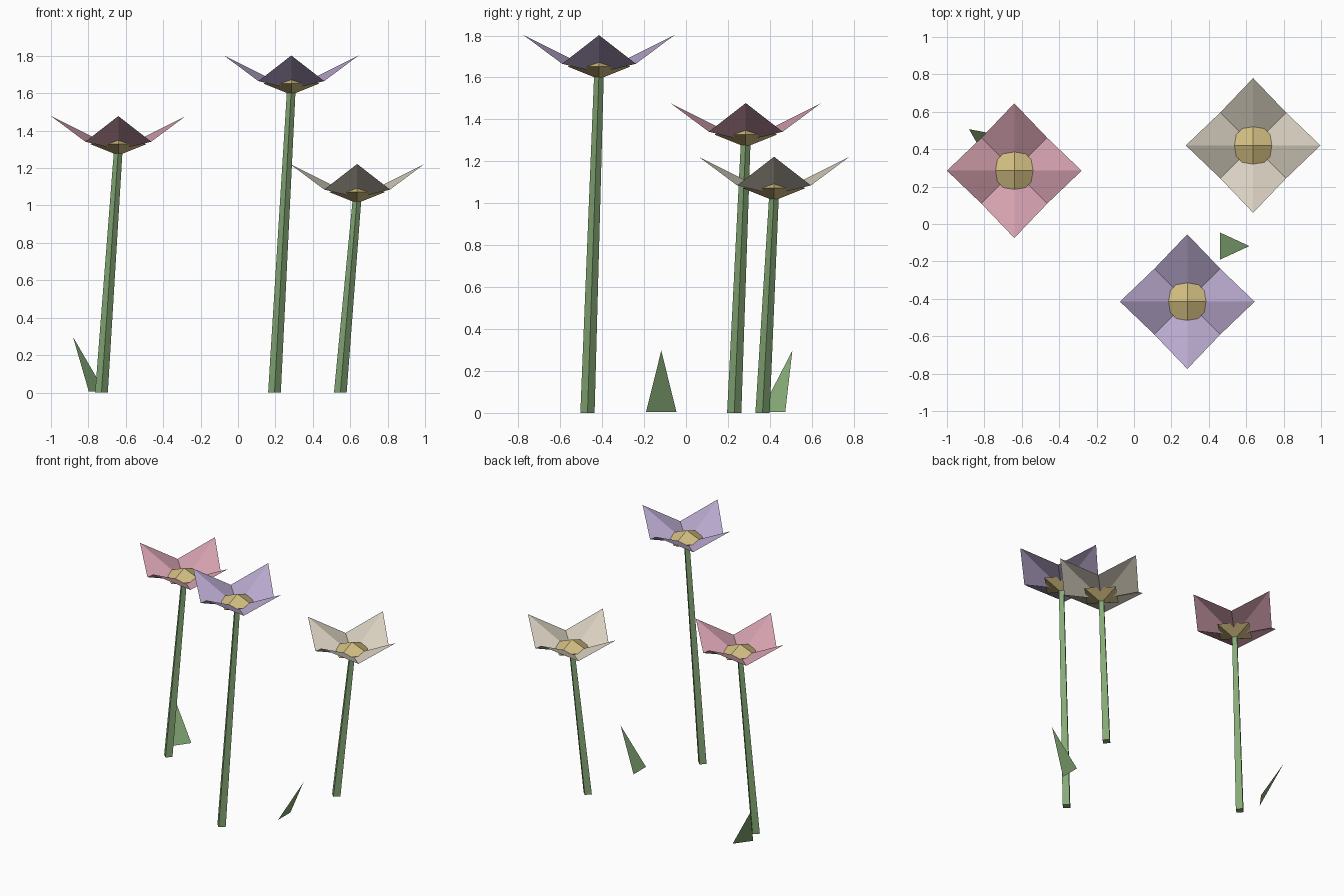
import bpy, bmesh, math
from mathutils import Vector, Matrix

cube = bpy.data.objects.get("Cube")
if cube:
    bpy.data.objects.remove(cube, do_unlink=True)


def material(name, r, g, b):
    """Flat material from 0-255 display values, stored as linear."""
    lin = [((c / 255 + 0.055) / 1.055) ** 2.4 for c in (r, g, b)] + [1]
    m = bpy.data.materials.new(name)
    m.use_nodes = True
    m.diffuse_color = lin
    bsdf = m.node_tree.nodes["Principled BSDF"]
    bsdf.inputs["Base Color"].default_value = lin
    bsdf.inputs["Roughness"].default_value = 0.9
    return m


GREEN = material("leaf green", 134, 170, 118)
YELLOW = material("pollen yellow", 208, 189, 128)
PINK = material("petal pink", 212, 160, 174)
PURPLE = material("petal lavender", 184, 168, 205)
CREAM = material("petal cream", 216, 208, 192)


def finish(bm, name, mat, location=(0, 0, 0)):
    mesh = bpy.data.meshes.new(name)
    bm.to_mesh(mesh)
    bm.free()
    mesh.materials.append(mat)
    obj = bpy.data.objects.new(name, mesh)
    obj.location = location
    bpy.context.collection.objects.link(obj)
    return obj


def petals(name, base, mat):
    """Four kite petals, each folded along its midrib and meeting at the seams."""
    bm = bmesh.new()
    for i in range(4):
        turn = Matrix.Rotation(i * math.pi / 2, 3, 'Z')
        inner, right, tip, left = [bm.verts.new(turn @ Vector(p)) for p in (
            (0, 0, 0.03), (0.176, -0.176, 0.073), (0.36, 0, 0.21), (0.176, 0.176, 0.073))]
        bm.faces.new((inner, right, tip))
        bm.faces.new((inner, tip, left))
    bmesh.ops.remove_doubles(bm, verts=bm.verts, dist=0.0001)
    finish(bm, name, mat, base)


def flower_centre(name, base, radius=0.15, height=0.06):
    """Flattened eight-faced bead with its corners on the axes."""
    bm = bmesh.new()
    for sign in (1, -1):
        bmesh.ops.create_cone(bm, segments=4, radius1=radius, radius2=0, depth=height,
                              matrix=Matrix.Translation((0, 0, height + sign * height / 2))
                              @ Matrix.Diagonal((1, 1, sign, 1)))
    bmesh.ops.remove_doubles(bm, verts=bm.verts, dist=0.0001)
    bmesh.ops.recalc_face_normals(bm, faces=bm.faces)
    finish(bm, name, YELLOW, base)


def stem(name, base, lean=(0.09, 0.055)):
    """Tapered four-sided stalk, sheared so that it leans."""
    bm = bmesh.new()
    height = base.z + 0.03
    bmesh.ops.create_cone(bm, segments=4, cap_ends=True, radius1=0.034, radius2=0.023,
                          depth=height, matrix=Matrix.Translation((0, 0, height / 2)))
    for v in bm.verts:
        t = v.co.z / height - 1
        v.co.x += lean[0] * t
        v.co.y += lean[1] * t
    finish(bm, name, GREEN, (base.x, base.y, 0))


def leaf(name, location, angle):
    """Flat triangular blade leaning towards its heading."""
    bm = bmesh.new()
    turn = Matrix.Rotation(angle, 3, 'Z')
    bm.faces.new([bm.verts.new(turn @ Vector(p)) for p in (
        (0, 0.0725, 0.005), (0, -0.0725, 0.005), (0.157, 0, 0.297))])
    finish(bm, name, GREEN, location)


# Flowers
for label, base, mat in (("pink", (-0.64, 0.285, 1.268), PINK),
                         ("lavender", (0.285, -0.415, 1.592), PURPLE),
                         ("cream", (0.637, 0.42, 1.012), CREAM)):
    base = Vector(base)
    petals(label + "_petals", base, mat)
    flower_centre(label + "_flower_centre", base)
    stem(label + "_stem", base)

# Ground leaves
leaf("front_leaf", (0.46, -0.118, 0), 0)
leaf("back_leaf", (-0.755, 0.415, 0), math.radians(144))
